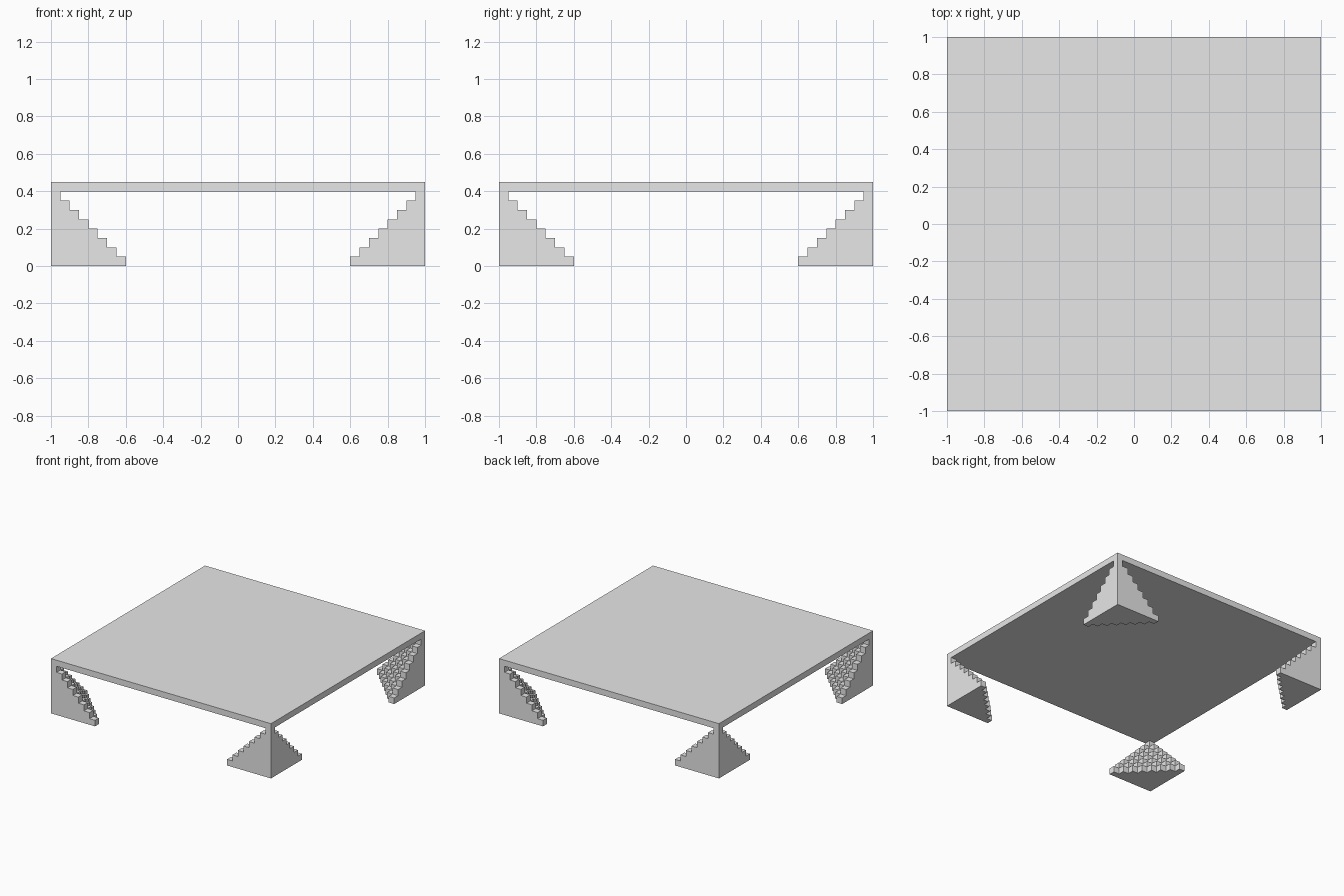
import bpy, bmesh, math
from mathutils import Vector

cube = bpy.data.objects.get("Cube")
if cube:
    bpy.data.objects.remove(cube, do_unlink=True)

STEP = 0.05    # edge of one block
COUNT = 8      # blocks along each edge of a foot
HALF = 1.0     # half width of the slab
TOP = STEP * COUNT

grey = bpy.data.materials.new("plain grey")
grey.use_nodes = True
colour = (0.8, 0.8, 0.8, 1)
grey.diffuse_color = colour
shader = next(n for n in grey.node_tree.nodes if n.type == "BSDF_PRINCIPLED")
shader.inputs["Base Color"].default_value = colour


def add_object(name, bm):
    mesh = bpy.data.meshes.new(name)
    bm.to_mesh(mesh)
    bm.free()
    mesh.materials.append(grey)
    obj = bpy.data.objects.new(name, mesh)
    bpy.context.collection.objects.link(obj)
    return obj


# Flat square slab
bm = bmesh.new()
bmesh.ops.create_cube(bm, size=1)
bmesh.ops.scale(bm, verts=bm.verts, vec=(2 * HALF, 2 * HALF, STEP))
bmesh.ops.translate(bm, verts=bm.verts, vec=(0, 0, TOP + STEP / 2))
add_object("table_slab", bm)


# Corner foot: a stepped pyramid of blocks, keeping only the outer skin
def solid(cell):
    return min(cell) >= 0 and sum(cell) < COUNT


bm = bmesh.new()
span = range(COUNT)
for cell in ((i, j, k) for i in span for j in span for k in span):
    if not solid(cell):
        continue
    for axis in range(3):
        for side in (0, 1):
            beside = list(cell)
            beside[axis] += 2 * side - 1
            if solid(beside):
                continue
            corners = []
            for u, v in ((0, 0), (1, 0), (1, 1), (0, 1)):
                p = Vector(cell)
                p[axis] += side
                p[(axis + 1) % 3] += u
                p[(axis + 2) % 3] += v
                corners.append(bm.verts.new(
                    (HALF - p.x * STEP, HALF - p.y * STEP, p.z * STEP)))
            bm.faces.new(corners)
bmesh.ops.remove_doubles(bm, verts=bm.verts, dist=STEP / 10)
bmesh.ops.dissolve_limit(bm, angle_limit=math.radians(1),
                         verts=bm.verts, edges=bm.edges)
bmesh.ops.recalc_face_normals(bm, faces=bm.faces)
feet = add_object("stepped_corner_feet", bm)

# Repeat the foot at all four corners
mirror = feet.modifiers.new("four_corners", "MIRROR")
mirror.use_axis = (True, True, False)
mirror.use_mirror_merge = False
